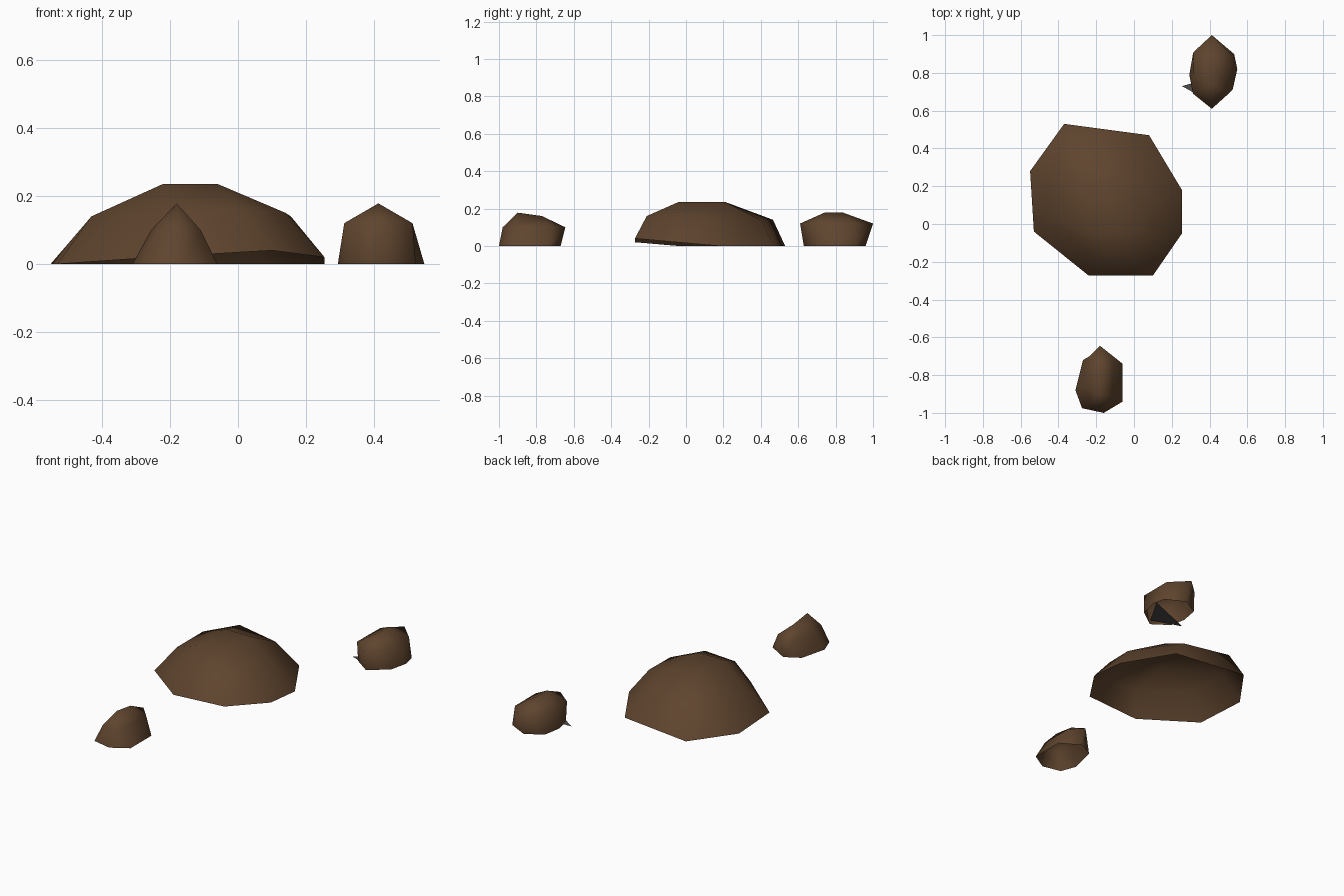
import bpy
import bmesh

cube = bpy.data.objects.get("Cube")
if cube:
    bpy.data.objects.remove(cube, do_unlink=True)


def make_material(name, colour):
    mat = bpy.data.materials.new(name)
    mat.use_nodes = True
    mat.diffuse_color = colour
    bsdf = mat.node_tree.nodes["Principled BSDF"]
    bsdf.inputs["Base Color"].default_value = colour
    bsdf.inputs["Roughness"].default_value = 0.9
    return mat


earth_brown = make_material("earth_brown", (0.113, 0.058, 0.027, 1))
dark_grey = make_material("dark_grey", (0.07, 0.07, 0.07, 1))


def add_object(name, bm, material):
    mesh = bpy.data.meshes.new(name)
    bm.to_mesh(mesh)
    bm.free()
    obj = bpy.data.objects.new(name, mesh)
    bpy.context.collection.objects.link(obj)
    mesh.materials.append(material)
    return obj


def make_mound(name, base, shoulder, shoulder_z, crown):
    """Open shell: base outline, a shoulder ring that follows the lift of the
    base, and a crown whose points snap to the corners of a box or ridge."""
    xs, ys = [p[0] for p in base], [p[1] for p in base]
    x_mid, y_mid = (min(xs) + max(xs)) / 2, (min(ys) + max(ys)) / 2
    cx, cy, cz = crown

    bm = bmesh.new()
    rings = [[], [], []]
    for (x, y, z), (sx, sy) in zip(base, shoulder):
        back = y > y_mid
        rings[0].append(bm.verts.new((x, y, z)))
        rings[1].append(bm.verts.new((sx, sy, shoulder_z + z / 2)))
        rings[2].append(bm.verts.new((cx[x > x_mid], cy[back], cz[back])))

    # Walls between the rings, then the flat crown
    count = len(base)
    for lower, upper in zip(rings, rings[1:]):
        for i in range(count):
            j = (i + 1) % count
            bm.faces.new((lower[i], lower[j], upper[j], upper[i]))
    bm.faces.new(rings[2])
    bmesh.ops.remove_doubles(bm, verts=bm.verts[:], dist=0.001)
    bmesh.ops.recalc_face_normals(bm, faces=bm.faces[:])
    if sum(f.normal.z * f.calc_area() for f in bm.faces) < 0:
        bmesh.ops.reverse_faces(bm, faces=bm.faces[:])
    for face in bm.faces:
        face.smooth = True
    return add_object(name, bm, earth_brown)


# Large mound, with its front rim slightly lifted
make_mound(
    "large_mound",
    [(-0.37, 0.53, 0), (-0.55, 0.28, 0), (-0.53, -0.04, 0), (-0.24, -0.273, 0.02),
     (0.1, -0.273, 0.04), (0.254, -0.05, 0.02), (0.254, 0.18, 0), (0.08, 0.47, 0)],
    [(-0.315, 0.465), (-0.43, 0.28), (-0.43, 0.03), (-0.18, -0.21),
     (0.02, -0.21), (0.14, -0.05), (0.155, 0.13), (-0.03, 0.4)],
    0.14,
    ((-0.22, -0.06), (-0.04, 0.21), (0.235, 0.235)))

# Small mound at the back, overhanging at both ends
make_mound(
    "back_mound",
    [(0.412, 0.96, 0), (0.312, 0.9, 0), (0.293, 0.79, 0), (0.312, 0.7, 0),
     (0.412, 0.63, 0), (0.522, 0.71, 0), (0.547, 0.82, 0), (0.53, 0.9, 0)],
    [(0.412, 1), (0.315, 0.91), (0.312, 0.79), (0.312, 0.69),
     (0.412, 0.61), (0.512, 0.7), (0.512, 0.8), (0.512, 0.9)],
    0.12,
    ((0.412, 0.412), (0.74, 0.84), (0.178, 0.178)))

# Small mound at the front
make_mound(
    "front_mound",
    [(-0.18, -0.67, 0), (-0.27, -0.72, 0), (-0.31, -0.88, 0), (-0.275, -0.975, 0),
     (-0.16, -1, 0), (-0.06, -0.94, 0), (-0.06, -0.74, 0)],
    [(-0.18, -0.645), (-0.235, -0.7), (-0.255, -0.86), (-0.235, -0.955),
     (-0.17, -0.98), (-0.11, -0.92), (-0.11, -0.72)],
    0.1,
    ((-0.18, -0.18), (-0.9, -0.77), (0.178, 0.16)))

# Thin dark shard, tilted up under the back mound
bm = bmesh.new()
bm.faces.new([bm.verts.new(p) for p in
              ((0.254, 0.73, 0), (0.415, 0.64, 0.021), (0.505, 0.8, 0.033))])
add_object("ground_shard", bm, dark_grey)
